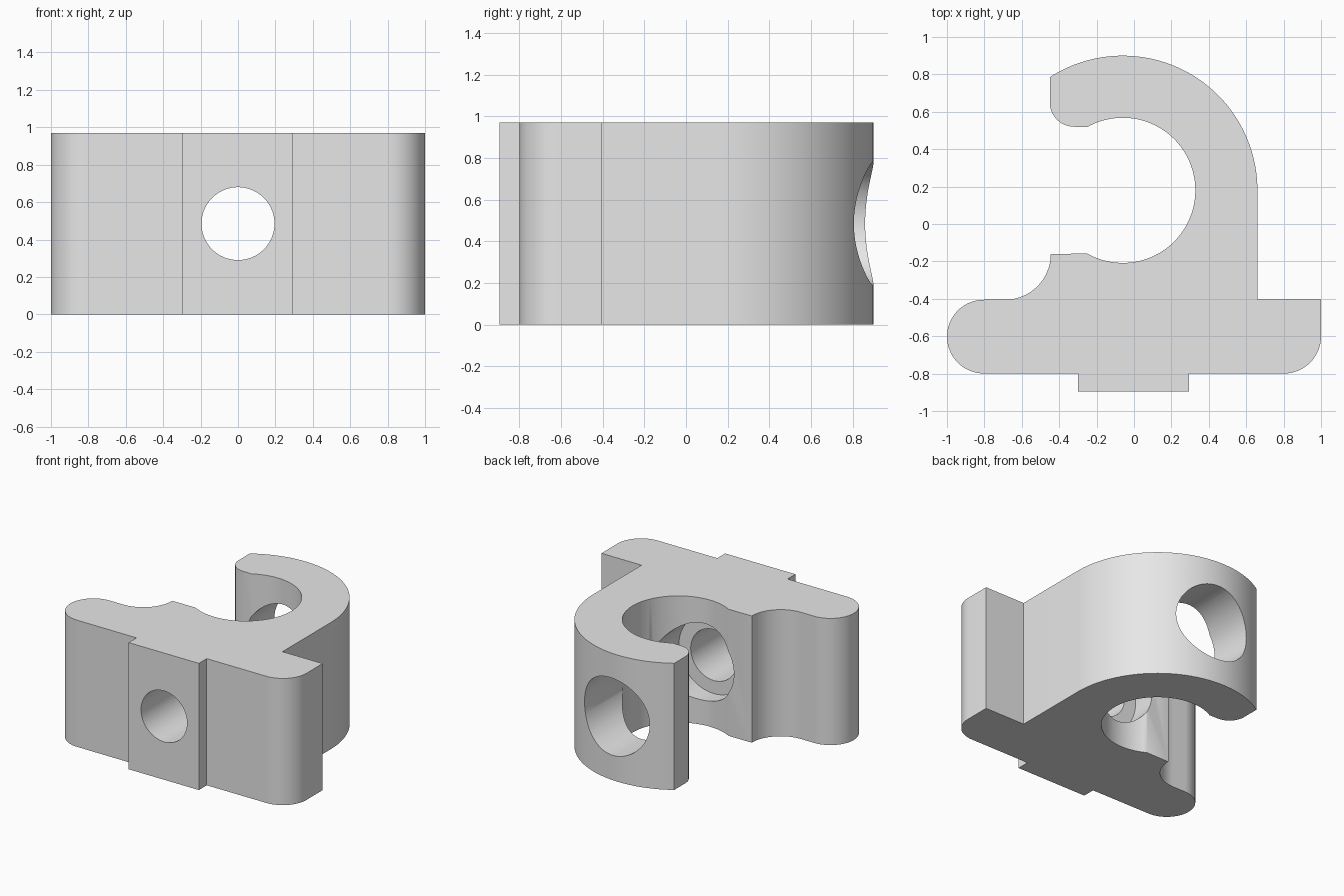
import bpy, bmesh, math

if "Cube" in bpy.data.objects:
    bpy.data.objects.remove(bpy.data.objects["Cube"], do_unlink=True)

HEIGHT = 0.97
AXIS_Z = HEIGHT / 2
BORE = (-0.06, 0.18)

grey = bpy.data.materials.new("plain_grey")
grey.use_nodes = True
grey.diffuse_color = (0.8, 0.8, 0.8, 1)
grey.node_tree.nodes["Principled BSDF"].inputs["Base Color"].default_value = (0.8, 0.8, 0.8, 1)


def arc(center, radius, start, end, steps):
    """Points on an arc, angles in degrees."""
    angles = [math.radians(start + (end - start) * i / steps) for i in range(steps + 1)]
    return [(center[0] + radius * math.cos(a), center[1] + radius * math.sin(a)) for a in angles]


def extrude_profile(name, points, height):
    bm = bmesh.new()
    face = bm.faces.new([bm.verts.new((x, y, 0)) for x, y in points])
    top = bmesh.ops.extrude_face_region(bm, geom=[face])["geom"]
    bmesh.ops.translate(bm, vec=(0, 0, height), verts=[v for v in top if isinstance(v, bmesh.types.BMVert)])
    bmesh.ops.recalc_face_normals(bm, faces=bm.faces)
    mesh = bpy.data.meshes.new(name)
    bm.to_mesh(mesh)
    bm.free()
    mesh.materials.append(grey)
    obj = bpy.data.objects.new(name, mesh)
    bpy.context.collection.objects.link(obj)
    return obj


def drill(target, name, radius, y_start, y_end):
    """Cut a round hole along y through the target."""
    bpy.ops.mesh.primitive_cylinder_add(
        vertices=64, radius=radius, depth=y_end - y_start,
        location=(0, (y_start + y_end) / 2, AXIS_Z), rotation=(math.pi / 2, 0, 0))
    cutter = bpy.context.object
    cutter.name = name
    cutter.data.materials.append(grey)
    mod = target.modifiers.new(name, "BOOLEAN")
    mod.operation = "DIFFERENCE"
    mod.solver = "EXACT"
    mod.object = cutter
    bpy.context.view_layer.objects.active = target
    bpy.ops.object.modifier_apply(modifier=name)
    bpy.data.objects.remove(cutter, do_unlink=True)


# Outline: base flange with locating tab, then hook outside, tip and bore
outline = [(-0.3, -0.8), (-0.3, -0.895), (0.295, -0.895), (0.295, -0.8)]
outline += arc((0.8, -0.6), 0.2, -90, 0, 16)
outline += [(1, -0.405), (0.66, -0.405)]
outer_end = 180 - math.degrees(math.acos(0.39 / 0.72))
outline += arc(BORE, 0.72, 0, outer_end, 56)
outline += arc((-0.32, 0.65), 0.13, 180, 270, 16)
lip = 180 - math.degrees(math.acos(0.19 / 0.388))
outline += arc(BORE, 0.388, lip, -lip, 72)
outline += arc((-0.69, -0.16), 0.245, 0, -90, 20)
outline += arc((-0.803, -0.602), 0.197, 90, 270, 32)

clamp = extrude_profile("hook_clamp", outline, HEIGHT)

# Bolt hole through the base, wider access hole and counterbore seat behind it
drill(clamp, "bolt_hole", 0.195, -1.2, 0.1)
drill(clamp, "access_hole", 0.295, -0.335, 1.2)

bpy.ops.object.select_all(action="DESELECT")
clamp.select_set(True)
bpy.context.view_layer.objects.active = clamp
bpy.ops.object.shade_smooth_by_angle(angle=math.radians(30))
